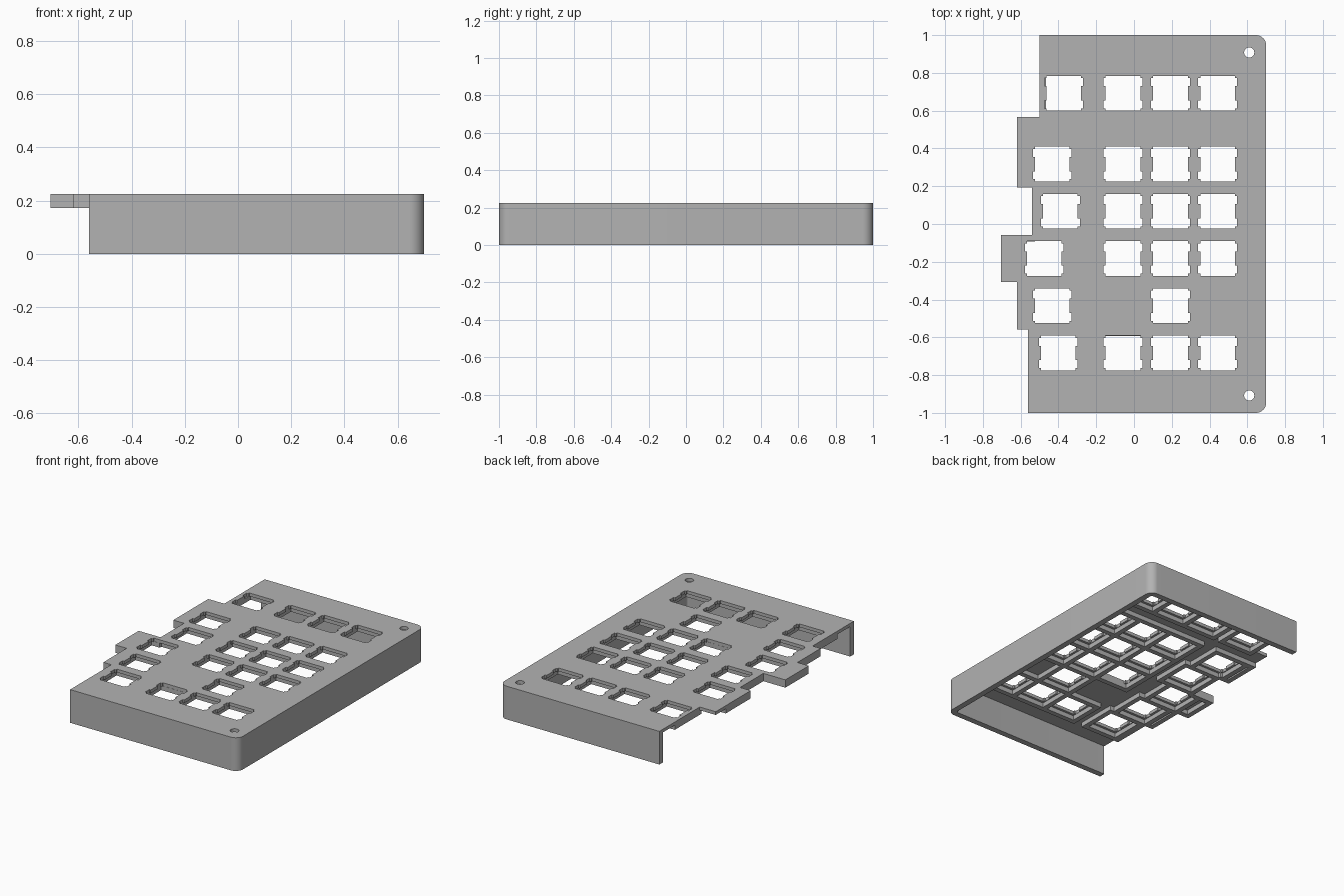
import bpy, bmesh
from math import sin, cos, pi
from mathutils import Matrix, Vector

cube = bpy.data.objects.get("Cube")
if cube:
    bpy.data.objects.remove(cube)

grey = bpy.data.materials.new("plain grey")
grey.use_nodes = True
colour = (0.45, 0.45, 0.45, 1)
grey.diffuse_color = colour
grey.node_tree.nodes["Principled BSDF"].inputs["Base Color"].default_value = colour

TOP, PLATE_Z, RIB_Z = 0.225, 0.203, 0.172
RIGHT, WALL, RADIUS = 0.70, 0.04, 0.055
HALF = 0.125                     # half of one key cell
RIB = 0.017                      # half of a rib's thickness


def arc(cx, cy, r, start, end, n=12):
    return [(cx + r * cos(start + (end - start) * i / n),
             cy + r * sin(start + (end - start) * i / n)) for i in range(n + 1)]


def right_side(inset, r):
    """Rounded right-hand corners, running from front to back."""
    x, y = RIGHT - inset - r, 1 - inset - r
    return arc(x, -y, r, -pi / 2, 0) + arc(x, y, r, 0, pi / 2)


def slab(name, loops, z0, z1):
    """Extrude a flat outline; any further loops become holes."""
    curve = bpy.data.curves.new(name, 'CURVE')
    curve.dimensions, curve.fill_mode = '2D', 'BOTH'
    curve.extrude = (z1 - z0) / 2
    for loop in loops:
        spline = curve.splines.new('POLY')
        spline.points.add(len(loop) - 1)
        for point, (x, y) in zip(spline.points, loop):
            point.co = (x, y, 0, 1)
        spline.use_cyclic_u = True
    temp = bpy.data.objects.new(name, curve)
    bpy.context.collection.objects.link(temp)
    bpy.context.view_layer.update()
    mesh = bpy.data.meshes.new_from_object(
        temp.evaluated_get(bpy.context.evaluated_depsgraph_get()))
    bpy.data.objects.remove(temp)
    bm = bmesh.new()
    bm.from_mesh(mesh)
    bmesh.ops.translate(bm, verts=bm.verts, vec=(0, 0, (z0 + z1) / 2))
    return finish(name, bm)


def finish(name, bm):
    bmesh.ops.remove_doubles(bm, verts=bm.verts, dist=1e-5)
    bmesh.ops.recalc_face_normals(bm, faces=bm.faces)
    mesh = bpy.data.meshes.new(name)
    bm.to_mesh(mesh)
    bm.free()
    mesh.materials.clear()
    mesh.materials.append(grey)
    obj = bpy.data.objects.new(name, mesh)
    bpy.context.collection.objects.link(obj)
    bpy.ops.object.select_all(action='DESELECT')
    obj.select_set(True)
    bpy.context.view_layer.objects.active = obj
    bpy.ops.object.shade_smooth_by_angle(angle=pi / 6)
    return obj


def switch_hole(cx, cy):
    """Square opening with two clip notches on each side."""
    s, w, a, b = 0.092, 0.103, 0.038, 0.08
    side = [(s, -s), (s, -b), (w, -b), (w, -a), (s, -a),
            (s, a), (w, a), (w, b), (s, b), (s, s)]
    return ([(cx + x, cy + y) for x, y in side] +
            [(cx - x, cy - y) for x, y in side])


# Each row: centre y, centre x of the wide key, plate's left edge, other keys
C3, C2, C1 = -0.058, 0.193, 0.443
rows = [(0.692, -0.372, -0.50, (C3, C2, C1)),
        (0.317, -0.433, -0.62, (C3, C2, C1)),
        (0.067, -0.390, -0.54, (C3, C2, C1)),
        (-0.183, -0.475, -0.705, (C3, C2, C1)),
        (-0.433, -0.433, -0.62, (C2,)),
        (-0.683, -0.401, -0.56, (C3, C2, C1))]

# Top plate with stepped left edge, switch holes and screw holes
outline = right_side(0, RADIUS)
top_y = 1
for i, (y, wide, left, others) in enumerate(rows):
    low_y = y - HALF if i < len(rows) - 1 else -1
    outline += [(left, top_y), (left, low_y)]
    top_y = low_y
holes = [switch_hole(x, y) for y, wide, left, others in rows
         for x in (wide,) + others]
screws = [arc(0.61, y, 0.027, 0, 2 * pi * 23 / 24, 23) for y in (0.908, -0.908)]
slab("top_plate", [outline] + holes + screws, PLATE_Z, TOP)

# Outer wall around front, right and back
back_x, front_x = rows[0][2], rows[-1][2]
wall = ([(front_x, -1)] + right_side(0, RADIUS) + [(back_x, 1), (back_x, 1 - WALL)] +
        right_side(WALL, RADIUS - WALL)[::-1] + [(front_x, WALL - 1)])
slab("outer_wall", [wall], 0, PLATE_Z)

# Stiffening ribs under the plate, framing every key
ribs = bmesh.new()


def bar(x0, x1, y0, y1):
    size = Vector((x1 - x0, y1 - y0, PLATE_Z - RIB_Z))
    mid = Vector((x0 + x1, y0 + y1, PLATE_Z + RIB_Z)) / 2
    bmesh.ops.create_cube(ribs, size=1,
                          matrix=Matrix.Translation(mid) @ Matrix.Diagonal(size).to_4x4())


def cross_ribs(xs, y):
    for x in xs:
        bar(x - RIB, x + RIB, y - HALF + RIB, y + HALF - RIB)


long_ribs = {}                   # rib spans gathered per row boundary
for y, wide, left, others in rows:
    edges = {round(x + d, 2) for x in others for d in (-HALF, HALF)}
    cross_ribs(edges, y)
    cross_ribs([wide + HALF, left + RIB], y)
    if wide - HALF - left > 0.03:
        cross_ribs([wide - HALF], y)
    spans = [(left, wide + HALF + RIB), (min(edges) - RIB, max(edges) + RIB)]
    for edge_y in (y - HALF, y + HALF):
        long_ribs.setdefault(round(edge_y, 3), []).append(spans)
for y, groups in long_ribs.items():
    for spans in zip(*groups):
        # ribs that meet an outer step stay flush with the plate edge
        lows = [s[0] for s in spans]
        low, high = min(lows), max(s[1] for s in spans)
        lift = 0
        if len(spans) > 1 and lows[0] != lows[1]:
            lift = RIB if lows[0] > lows[1] else -RIB
            bar(min(lows), max(lows) + RIB, min(y, y - 2 * lift), max(y, y - 2 * lift))
            low = max(lows)
        bar(low, high, y - RIB, y + RIB)
finish("under_ribs", ribs)
